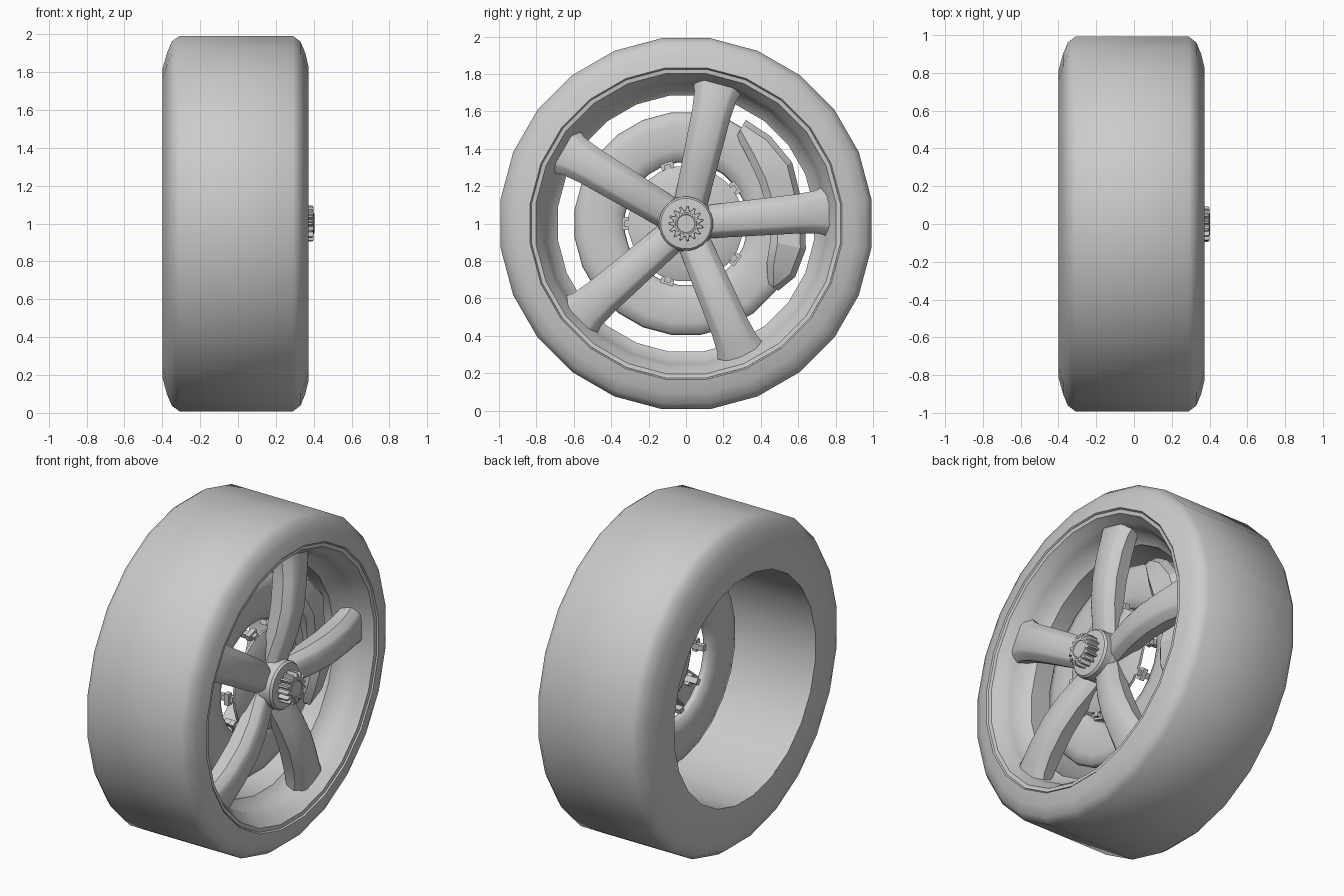
import bpy, bmesh
from math import sin, cos, pi, radians
from mathutils import Matrix, Vector

if "Cube" in bpy.data.objects:
    bpy.data.objects.remove(bpy.data.objects["Cube"])

grey = bpy.data.materials.new("plain grey")
grey.use_nodes = True
grey.diffuse_color = (0.6, 0.6, 0.6, 1)
grey.node_tree.nodes["Principled BSDF"].inputs["Base Color"].default_value = (0.6, 0.6, 0.6, 1)


def finish(name, bm, angle=35):
    """Turn a bmesh built around the axle into a shaded object."""
    bmesh.ops.recalc_face_normals(bm, faces=bm.faces)
    mesh = bpy.data.meshes.new(name)
    bm.to_mesh(mesh)
    bm.free()
    ob = bpy.data.objects.new(name, mesh)
    ob.location.z = 1
    bpy.context.collection.objects.link(ob)
    mesh.materials.append(grey)
    bpy.ops.object.select_all(action='DESELECT')
    ob.select_set(True)
    bpy.context.view_layer.objects.active = ob
    bpy.ops.object.shade_smooth_by_angle(angle=radians(angle))
    return ob


def polar(x, r, a):
    return Vector((x, r * cos(a), r * sin(a)))


def loft(bm, rings, loop=False):
    """Skin closed cross-sections, capping the ends unless they loop."""
    rows = [[bm.verts.new(p) for p in ring] for ring in rings]
    n = len(rows[0])
    pairs = list(zip(rows, rows[1:])) + ([(rows[-1], rows[0])] if loop else [])
    for a, b in pairs:
        for i in range(n):
            j = (i + 1) % n
            bm.faces.new((a[i], a[j], b[j], b[i]))
    if not loop:
        bm.faces.new(rows[0])
        bm.faces.new(rows[-1])


def lathe(name, profile, sides, loop=False, angle=35):
    """Revolve (x, radius) points around the axle."""
    bm = bmesh.new()
    loft(bm, [[polar(x, r, 2 * pi * (i + 0.5) / sides) for i in range(sides)]
              for x, r in profile], loop)
    return finish(name, bm, angle)


# Tyre with rounded shoulders
lathe("tyre", [(-0.40, 0.69), (-0.40, 0.82), (-0.375, 0.91), (-0.35, 0.97),
               (-0.31, 1.0), (0.29, 1.0), (0.33, 0.97), (0.355, 0.91),
               (0.372, 0.84), (0.355, 0.83), (0.25, 0.78), (0.0, 0.72)], 24, True, 45)

# Rim barrel and front lip
lathe("rim", [(-0.398, 0.69), (0.17, 0.69), (0.21, 0.74), (0.27, 0.755),
              (0.31, 0.775), (0.345, 0.80), (0.362, 0.81), (0.365, 0.832),
              (0.33, 0.835), (0.20, 0.77), (-0.398, 0.70)], 24, True, 40)

# Five bowed spokes: radius, front x, depth, half width
bm = bmesh.new()
stations = [(0.06, 0.27, 0.08, 0.085), (0.16, 0.29, 0.10, 0.09),
            (0.30, 0.325, 0.12, 0.095), (0.45, 0.342, 0.13, 0.10),
            (0.60, 0.335, 0.13, 0.105), (0.70, 0.32, 0.12, 0.115),
            (0.785, 0.30, 0.10, 0.145)]
for k in range(5):
    turn = Matrix.Rotation(radians(5 + 72 * k), 4, 'X')
    rings = []
    for r, x, d, w in stations:
        half = [(x, w * 0.55), (x - 0.012, w * 0.72), (x - 0.05, w), (x - d, w * 0.9)]
        outline = half + [(px, -pw) for px, pw in reversed(half)]
        rings.append([turn @ Vector((px, r, pw)) for px, pw in outline])
    loft(bm, rings)
finish("spokes", bm, 40)

# Hub and its domed cap
lathe("hub", [(0.14, 0.13), (0.25, 0.15), (0.27, 0.145)], 24)
lathe("hub_cap", [(0.25, 0.145), (0.315, 0.145), (0.328, 0.135), (0.333, 0.09)], 24)

# Toothed centre nut with a shallow dished face
bm = bmesh.new()
teeth = 15
radii = [0.072, 0.095, 0.095, 0.072]


def gear(x, scale):
    return [polar(x, radii[i % 4] * scale, 2 * pi * (i + 0.5) / (4 * teeth))
            for i in range(4 * teeth)]


loft(bm, [gear(0.32, 1), gear(0.392, 1), gear(0.40, 0.93)])
finish("centre_nut", bm, 30)
lathe("nut_face", [(0.395, 0.062), (0.402, 0.058), (0.403, 0.05), (0.398, 0.045)], 20)

# Brake disc, its carrier and the lugs joining them
lathe("brake_disc", [(0.08, 0.34), (0.06, 0.40), (0.06, 0.53), (0.075, 0.59),
                     (0.10, 0.60), (0.125, 0.59), (0.14, 0.53), (0.14, 0.40),
                     (0.12, 0.34), (0.10, 0.33)], 24, True, 60)
lathe("disc_carrier", [(0.17, 0.29), (0.18, 0.31), (0.195, 0.31), (0.215, 0.26),
                       (0.225, 0.15)], 20)
bm = bmesh.new()
for k in range(10):
    turn = Matrix.Rotation(radians(36 * k), 4, 'X')
    for x, r, size in [(0.145, 0.315, (0.10, 0.03, 0.035)),
                       (0.16, 0.325, (0.03, 0.035, 0.07))]:
        bmesh.ops.create_cube(bm, size=1, matrix=turn @ Matrix.Translation((x, r, 0))
                              @ Matrix.Diagonal((*size, 1)))
finish("disc_lugs", bm)

# Faceted caliper gripping the disc: angle, inner radius, outer radius, front x
bm = bmesh.new()
rings = []
for deg, r0, r1, x in [(-36, 0.54, 0.61, 0.16), (-26, 0.48, 0.65, 0.20),
                       (-12, 0.46, 0.655, 0.22), (-4, 0.45, 0.64, 0.20),
                       (14, 0.44, 0.63, 0.20), (30, 0.45, 0.655, 0.22),
                       (46, 0.48, 0.65, 0.20), (60, 0.54, 0.64, 0.16)]:
    a = radians(deg)
    rings.append([polar(px, pr, a) for px, pr in
                  [(0.03, r0), (x - 0.03, r0), (x, r0 + 0.04), (x - 0.02, r1 - 0.03),
                   (x - 0.06, r1), (0.05, r1), (0.03, r1 - 0.03)]])
loft(bm, rings)
finish("brake_caliper", bm, 20)
